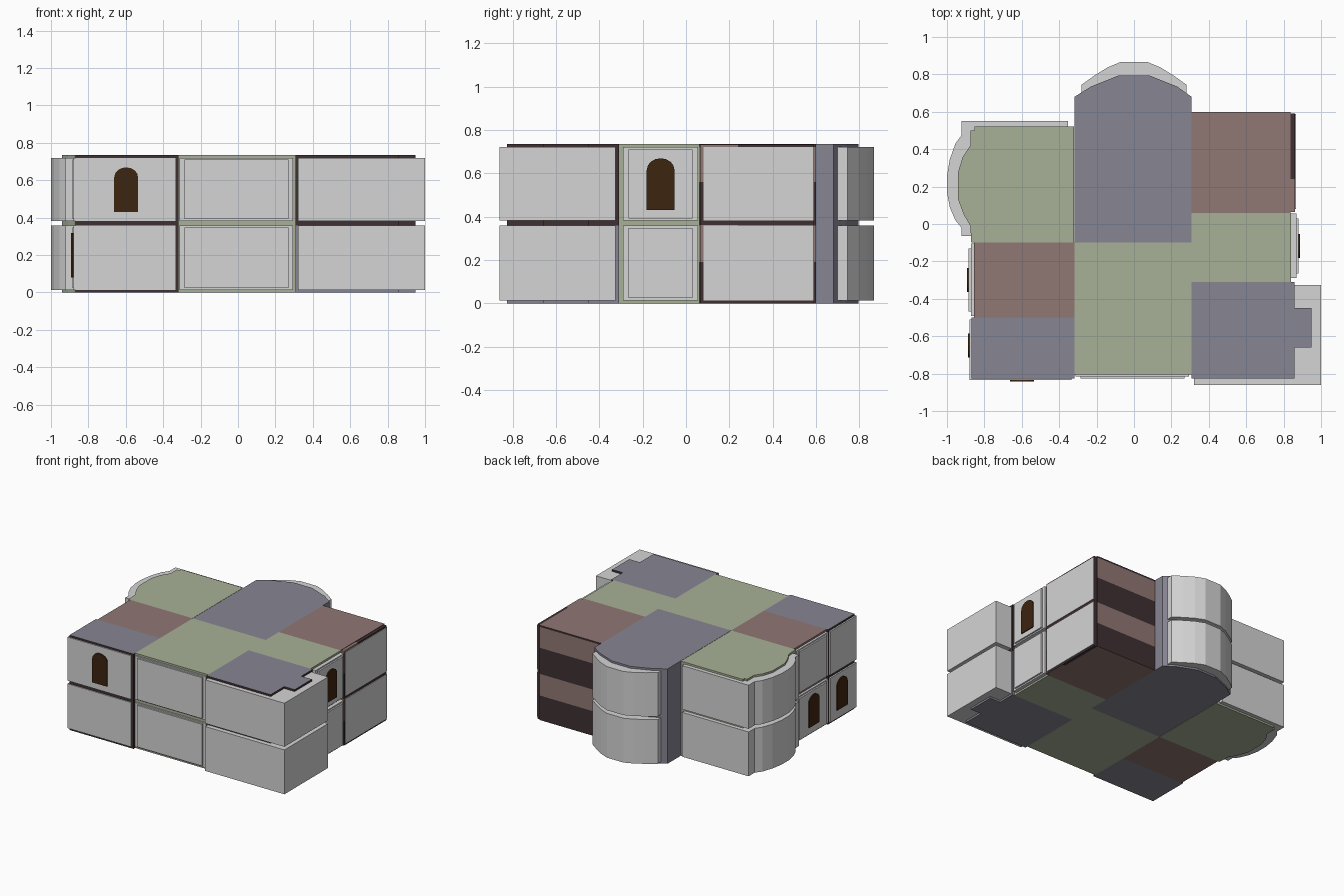
import bpy, bmesh, math

if "Cube" in bpy.data.objects:
    bpy.data.objects.remove(bpy.data.objects["Cube"])


def material(name, r, g, b):
    m = bpy.data.materials.new(name)
    m.diffuse_color = (r, g, b, 1)
    m.use_nodes = True
    m.node_tree.nodes["Principled BSDF"].inputs["Base Color"].default_value = m.diffuse_color
    return m


GREY = material("wall grey", 0.66, 0.66, 0.66)
GREEN = material("sage green", 0.39, 0.44, 0.31)
PURPLE = material("dusty purple", 0.24, 0.235, 0.29)
RED = material("dusty red", 0.28, 0.184, 0.175)
DARK = material("dark maroon", 0.05, 0.03, 0.033)
BROWN = material("window brown", 0.048, 0.018, 0.005)


def prism(name, pts, z0, z1, cap, side=None):
    """Extrude a flat outline; sides may have a different colour from the caps."""
    bm = bmesh.new()
    face = bm.faces.new([bm.verts.new((x, y, z0)) for x, y in pts])
    ext = bmesh.ops.extrude_face_region(bm, geom=[face])
    for v in ext["geom"]:
        if isinstance(v, bmesh.types.BMVert):
            v.co.z = z1
    bmesh.ops.recalc_face_normals(bm, faces=bm.faces)
    for f in bm.faces:
        f.material_index = 0 if abs(f.normal.z) > 0.5 else 1
    me = bpy.data.meshes.new(name)
    bm.to_mesh(me)
    bm.free()
    me.materials.append(cap)
    me.materials.append(side or cap)
    ob = bpy.data.objects.new(name, me)
    bpy.context.collection.objects.link(ob)
    return ob


def rect(x0, x1, y0, y1):
    return [(x0, y0), (x1, y0), (x1, y1), (x0, y1)]


# Height breaks: floor slab, lower wall halves, middle slab, upper wall halves, roof slab
LEVELS = [0, 0.012, 0.19, 0.358, 0.378, 0.56, 0.722, 0.735]


def room(name, pts, colour, sides=None):
    sides = sides or [colour] * 7
    for i in range(7):
        prism(f"{name}_layer_{i + 1}", pts, LEVELS[i], LEVELS[i + 1], colour, sides[i])


def shell(name, pts):
    """Grey outer wall, one per storey."""
    prism(name + "_lower", pts, 0.014, 0.358, GREY)
    prism(name + "_upper", pts, 0.382, 0.72, GREY)


def panel(name, x0, x1, y0, y1, dx=0, dy=0):
    """Grey wall plate per storey with a slightly raised inner panel facing (dx, dy)."""
    m, t = 0.025, 0.012
    shell(name, rect(x0, x1, y0, y1))
    inner = rect(x0 + (m if dy else 0) + min(dx, 0) * t, x1 - (m if dy else 0) + max(dx, 0) * t,
                 y0 + (m if dx else 0) + min(dy, 0) * t, y1 - (m if dx else 0) + max(dy, 0) * t)
    for tag, a, b in (("lower", 0.025, 0.348), ("upper", 0.392, 0.71)):
        prism(f"{name}_raised_{tag}", inner, a, b, GREY)


# --- Rooms ---
bow = [(-0.32, -0.1), (-0.87, -0.1), (-0.875, -0.01), (-0.91, 0.05), (-0.94, 0.13),
       (-0.94, 0.28), (-0.915, 0.36), (-0.875, 0.42), (-0.875, 0.5), (-0.852, 0.5),
       (-0.852, 0.52), (-0.32, 0.52)]
room("back_left_room", bow, GREEN)
room("back_middle_room", [(-0.318, -0.1), (0.308, -0.1), (0.308, 0.68), (0.23, 0.735),
     (0.08, 0.795), (-0.08, 0.795), (-0.23, 0.735), (-0.318, 0.68)], PURPLE)
room("back_right_room", rect(0.308, 0.838, 0.06, 0.6), RED,
     [DARK, DARK, RED, DARK, DARK, RED, DARK])
room("right_room", rect(0.308, 0.84, -0.31, 0.06), GREEN)
room("centre_room", rect(-0.318, 0.308, -0.805, -0.1), GREEN)
room("left_room", rect(-0.855, -0.318, -0.5, -0.1), RED)
room("front_left_room", rect(-0.868, -0.318, -0.825, -0.5), PURPLE, [DARK] * 7)
room("front_right_room", [(0.308, -0.825), (0.858, -0.825), (0.858, -0.66), (0.948, -0.66),
     (0.948, -0.45), (0.858, -0.45), (0.858, -0.31), (0.308, -0.31)], PURPLE,
     [PURPLE] * 3 + [DARK] * 4)

# --- Dark trim on the right wall, red at its front end, one band per wall half ---
for i, (a, b, c) in enumerate(((0.0, 0.19, DARK), (0.19, 0.362, RED), (0.362, 0.56, DARK), (0.56, 0.732, RED))):
    prism(f"right_trim_front_{i + 1}", rect(0.838, 0.862, 0.065, 0.24), a, b, RED, c)
    prism(f"right_trim_back_{i + 1}", rect(0.838, 0.862, 0.24, 0.59), a, b, DARK, DARK)

# --- Grey outer walls ---
shell("bow_wall", [(-0.352, 0.48), (-0.352, 0.55), (-0.922, 0.55), (-0.922, 0.475), (-0.955, 0.43),
      (-0.985, 0.345), (-1.0, 0.255), (-1.0, 0.17), (-0.985, 0.09), (-0.955, 0.02),
      (-0.922, -0.02), (-0.922, -0.065), (-0.8, -0.065)])
half = [(0.28, 0.745), (0.21, 0.795), (0.14, 0.838), (0.07, 0.867)]
shell("apse_wall", [(-0.28, 0.64), (0.28, 0.64)] + half + [(-x, y) for x, y in reversed(half)])
shell("front_right_wall", rect(0.32, 1.0, -0.86, -0.325))
shell("front_left_wall", rect(-0.88, -0.335, -0.833, -0.51))
shell("back_right_wall", rect(0.8, 0.867, 0.08, 0.587))
panel("front_middle_wall", -0.312, 0.295, -0.815, -0.78, dy=-1)
panel("right_wall", 0.82, 0.868, -0.29, 0.055, dx=1)
panel("left_wall", -0.872, -0.83, -0.492, -0.105, dx=-1)


# --- Arched windows: thin plates built upright, then turned to face outward ---
def window(name, x, y, z, angle):
    w, h, n = 0.064, 0.185, 8
    pts = [(-w, 0), (w, 0)]
    pts += [(w * math.cos(math.pi * i / n), h + 0.054 * math.sin(math.pi * i / n)) for i in range(n + 1)]
    ob = prism(name, pts, 0, 0.009, BROWN)
    ob.rotation_euler = (math.pi / 2, 0, angle)
    ob.location = (x, y, z)


window("front_window", -0.598, -0.832, 0.43, 0)
window("right_window", 0.879, -0.117, 0.43, math.pi / 2)
window("left_window_back", -0.883, -0.3, 0.08, -math.pi / 2)
window("left_window_front", -0.879, -0.65, 0.08, -math.pi / 2)
